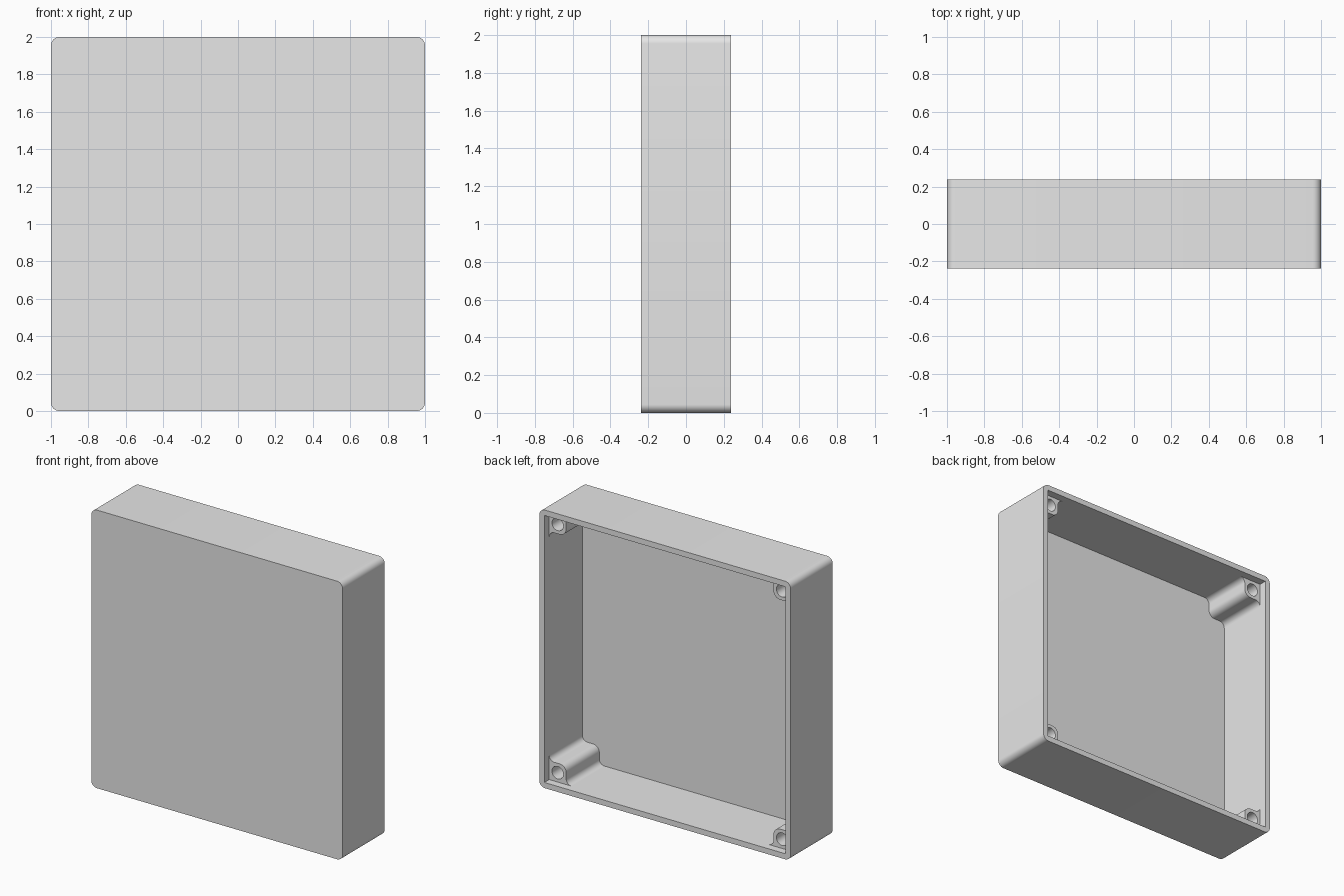
import bpy, bmesh, math
from math import pi

cube = bpy.data.objects.get("Cube")
if cube:
    bpy.data.objects.remove(cube)

HALF, DEPTH, WALL, CORNER = 1.0, 0.477, 0.04, 0.045
FRONT, BACK = -DEPTH / 2, DEPTH / 2
FLOOR = FRONT + 0.045             # inside of the front panel
POST_TOP = BACK - 0.055           # posts stop short of the rim
INNER = HALF - WALL
POST, FILLET, ROUND = 0.135, 0.04, 0.05
HOLE_R, HOLE_AT, HOLE_DEPTH = 0.045, 0.067, 0.3

grey = bpy.data.materials.new("plain grey")
grey.use_nodes = True
grey.diffuse_color = (0.8, 0.8, 0.8, 1)
grey.node_tree.nodes["Principled BSDF"].inputs["Base Color"].default_value = (0.8, 0.8, 0.8, 1)


def arc(cx, cz, r, start, end, steps=8):
    angles = [start + (end - start) * i / steps for i in range(steps + 1)]
    return [(cx + r * math.cos(a), cz + r * math.sin(a)) for a in angles]


def rounded_square(half, r):
    c = half - r
    points = []
    for i, (sx, sz) in enumerate([(1, 1), (-1, 1), (-1, -1), (1, -1)]):
        points += arc(sx * c, sz * c, r, i * pi / 2, (i + 1) * pi / 2)
    return points


def ring(bm, points, y):
    return [bm.verts.new((x, y, z + HALF)) for x, z in points]


def walls(bm, a, b, closed=True):
    n = len(a)
    for i in range(n if closed else n - 1):
        j = (i + 1) % n
        bm.faces.new((a[i], a[j], b[j], b[i]))


def fill_between(bm, outer, inner):
    edges = []
    for loop in (outer, inner):
        for i, v in enumerate(loop):
            w = loop[(i + 1) % len(loop)]
            edges.append(bm.edges.get((v, w)) or bm.edges.new((v, w)))
    made = bmesh.ops.triangle_fill(bm, edges=edges, use_beauty=True, normal=(0, 1, 0))
    return [g for g in made["geom"] if isinstance(g, bmesh.types.BMFace)]


def finish(bm, name, back_faces):
    # Make the faces consistent, with the back-facing cap pointing to +y
    bmesh.ops.recalc_face_normals(bm, faces=bm.faces[:])
    bm.normal_update()
    if back_faces[0].normal.y < 0:
        bmesh.ops.reverse_faces(bm, faces=bm.faces[:])
    mesh = bpy.data.meshes.new(name)
    bm.to_mesh(mesh)
    bm.free()
    mesh.materials.append(grey)
    obj = bpy.data.objects.new(name, mesh)
    bpy.context.collection.objects.link(obj)
    bpy.ops.object.select_all(action="DESELECT")
    obj.select_set(True)
    bpy.context.view_layer.objects.active = obj
    bpy.ops.object.shade_smooth_by_angle(angle=math.radians(30))
    return obj


# Open-backed tray with rounded outer corners
bm = bmesh.new()
outer = rounded_square(HALF, CORNER)
inner = [(INNER, INNER), (-INNER, INNER), (-INNER, -INNER), (INNER, -INNER)]
outer_front, outer_back = ring(bm, outer, FRONT), ring(bm, outer, BACK)
inner_back, inner_floor = ring(bm, inner, BACK), ring(bm, inner, FLOOR)
bm.faces.new(outer_front)
bm.faces.new(inner_floor)
walls(bm, outer_front, outer_back)
walls(bm, inner_back, inner_floor)
rim = fill_between(bm, outer_back, inner_back)
finish(bm, "case_shell", rim)

# Post outline, measured inward from an inside corner, with fillets into the walls
c = POST - ROUND
outline = arc(POST + FILLET, FILLET, FILLET, -pi / 2, -pi)
outline += arc(c, c, ROUND, 0, pi / 2)
outline += arc(FILLET, POST + FILLET, FILLET, -pi / 2, -pi)
hole = arc(HOLE_AT, HOLE_AT, HOLE_R, 0, 2 * pi, 32)[:-1]

# Four screw posts with blind holes
for side, sx in (("left", 1), ("right", -1)):
    for level, sz in (("top", 1), ("bottom", -1)):
        place = lambda pts: [(sx * (INNER - u), sz * (INNER - v)) for u, v in pts]
        bm = bmesh.new()
        top = ring(bm, place(outline), POST_TOP)
        base = ring(bm, place(outline), FLOOR)
        walls(bm, top, base, closed=False)
        mouth = ring(bm, place(hole), POST_TOP)
        bottom = ring(bm, place(hole), POST_TOP - HOLE_DEPTH)
        walls(bm, mouth, bottom)
        bm.faces.new(bottom)
        corner = ring(bm, place([(0, 0)]), POST_TOP)
        cap = fill_between(bm, top + corner, mouth)
        finish(bm, f"screw_post_{level}_{side}", cap)
